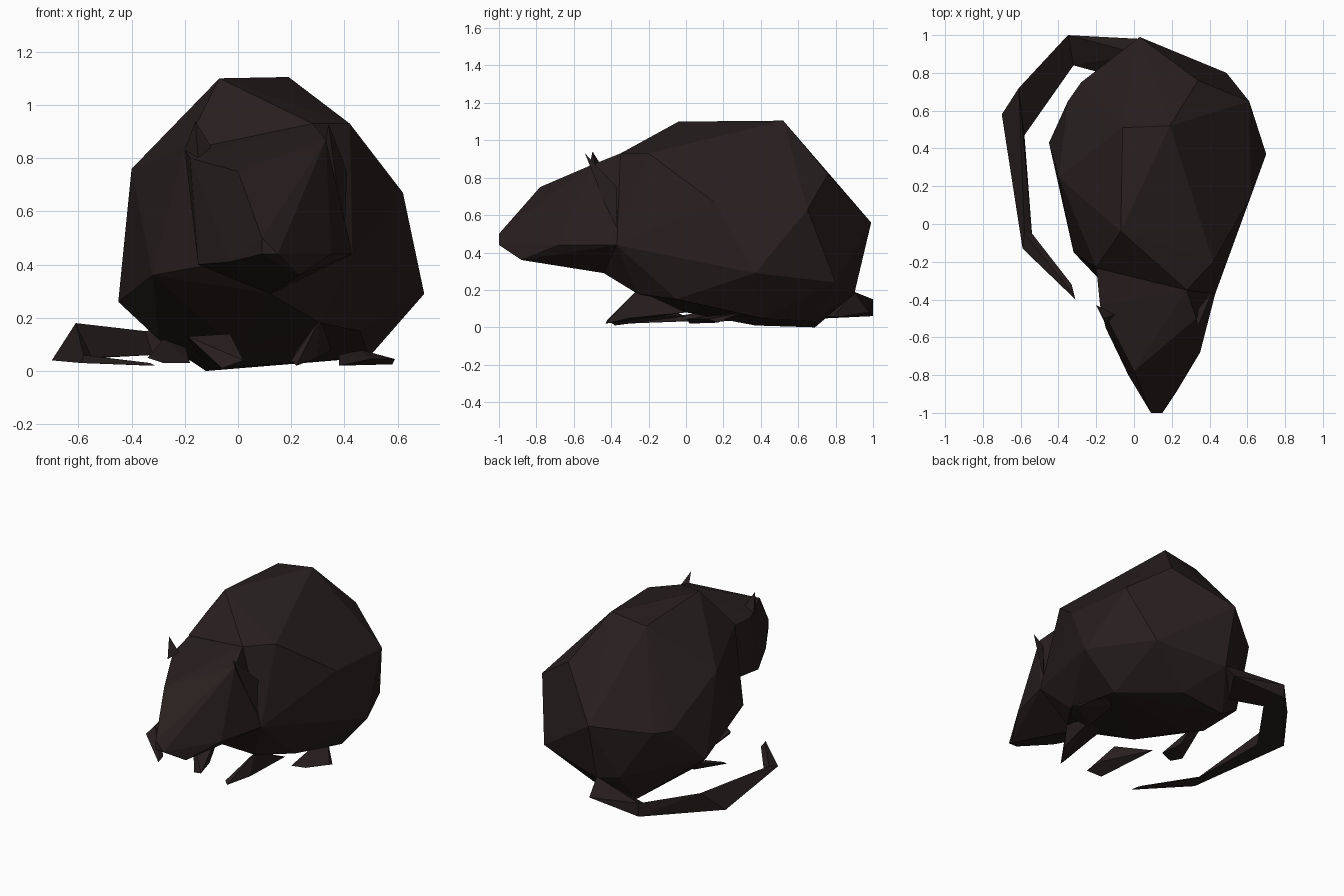
import bpy
import bmesh

if "Cube" in bpy.data.objects:
    bpy.data.objects.remove(bpy.data.objects["Cube"], do_unlink=True)

# Single dark fur colour
fur = bpy.data.materials.new("dark_brown_fur")
fur.use_nodes = True
fur_colour = (0.022, 0.014, 0.014, 1)
fur.diffuse_color = fur_colour
shader = next(node for node in fur.node_tree.nodes if node.type == "BSDF_PRINCIPLED")
shader.inputs["Base Color"].default_value = fur_colour
shader.inputs["Roughness"].default_value = 0.9


def add_hull(bm, points):
    """Wrap the points in a faceted convex shell inside bm."""
    verts = [bm.verts.new(point) for point in points]
    result = bmesh.ops.convex_hull(bm, input=verts, use_existing_faces=False)
    unused = result["geom_interior"] + result["geom_unused"]
    loose = {item for item in unused if isinstance(item, bmesh.types.BMVert)}
    bmesh.ops.delete(bm, geom=list(loose), context="VERTS")


def faceted_part(name, *shells):
    """Make one flat shaded object from one or more convex shells."""
    bm = bmesh.new()
    for points in shells:
        add_hull(bm, points)
    bmesh.ops.recalc_face_normals(bm, faces=bm.faces)
    mesh = bpy.data.meshes.new(name)
    bm.to_mesh(mesh)
    bm.free()
    mesh.materials.append(fur)
    part = bpy.data.objects.new(name, mesh)
    bpy.context.collection.objects.link(part)
    return part


# Body: landmarks grouped by region
back_ridge = [(-.07, -.04, 1.1), (-.06, .51, 1.07), (.19, .52, 1.105)]
shoulders = [(.28, -.35, .93), (.42, -.2, .93), (-.2, -.23, .84)]
left_flank = [(.62, .15, .67), (.7, .37, .29), (.61, .65, .63), (.34, .76, .82), (.49, .8, .24)]
right_flank = [(-.4, .25, .76), (-.45, .43, .26), (-.32, -.15, .36), (-.35, .65, .5), (-.28, .75, .5)]
rump = [(.03, .99, .56), (.03, .9, .18), (-.1, .85, .2)]
belly = [(-.12, .69, 0), (-.1, .37, .01), (.49, .4, .05), (-.3, .3, .12), (.2, .69, .03), (0, 0, .08)]
haunch = [(.57, .15, .22), (.46, -.05, .15), (.31, -.26, .18)]
chest = [(.12, -.44, .29), (.43, -.37, .44), (-.1, -.38, .4)]
faceted_part("body", back_ridge + shoulders + left_flank + right_flank
             + rump + belly + haunch + chest)

# Head: wedge from the neck to the blunt snout
neck = [(.28, -.35, .93), (.43, -.37, .44), (.12, -.44, .29), (-.2, -.23, .83), (-.12, -.4, .4)]
brow = [(-.18, -.43, .8), (.33, -.5, .87), (0, -.78, .75)]
cheeks = [(.35, -.68, .44), (-.15, -.55, .4)]
snout = [(.09, -1, .5), (.15, -1, .44), (.09, -1, .44), (.23, -.88, .36), (-.03, -.8, .41)]
faceted_part("head", neck + brow + cheeks + snout)

# Ears: thin pointed flaps
faceted_part("right_ear", [(-.16, -.5, .94), (-.1, -.48, .84), (-.2, -.43, .83), (-.15, -.53, .8)])
faceted_part("left_ear", [(.34, -.54, .93), (.4, -.37, .5), (.41, -.37, .75), (.32, -.47, .8)])

# Feet: long pointed front feet and flat hind feet
faceted_part("left_front_foot", [(.31, -.26, .2), (.2, -.42, .04), (.22, -.43, .02),
                                 (.3, -.3, .05), (.35, 0, .08), (.22, -.05, .08)])
faceted_part("right_front_foot", [(-.03, -.22, .14), (-.19, -.2, .13), (-.06, -.38, .01),
                                  (.02, -.42, .04), (0, -.3, .06), (-.15, 0, .06)])
faceted_part("left_hind_foot", [(.38, .02, .02), (.5, 0, .045), (.59, .12, .045),
                                (.58, .17, .025), (.38, .25, .06), (.46, .3, .08)])
faceted_part("right_hind_foot", [(-.2, .3, .1), (-.28, .28, .12), (-.34, .05, .05),
                                 (-.28, .01, .03), (-.18, .05, .03), (-.2, .2, .03)])

# Tail: three sided sections curling round the right flank, hulled pair by pair
tail_sections = [
    [(.03, .98, .08), (-.1, .78, .05), (.03, .9, .19)],
    [(-.35, 1, .06), (-.32, .84, .06), (-.35, 1, .15)],
    [(-.7, .58, .04), (-.58, .47, .05), (-.61, .72, .18)],
    [(-.59, -.13, .03), (-.54, -.05, .03), (-.58, -.05, .06)],
    [(-.31, -.4, .02), (-.33, -.32, .02), (-.33, -.36, .03)],
]
faceted_part("tail", *[a + b for a, b in zip(tail_sections, tail_sections[1:])])
